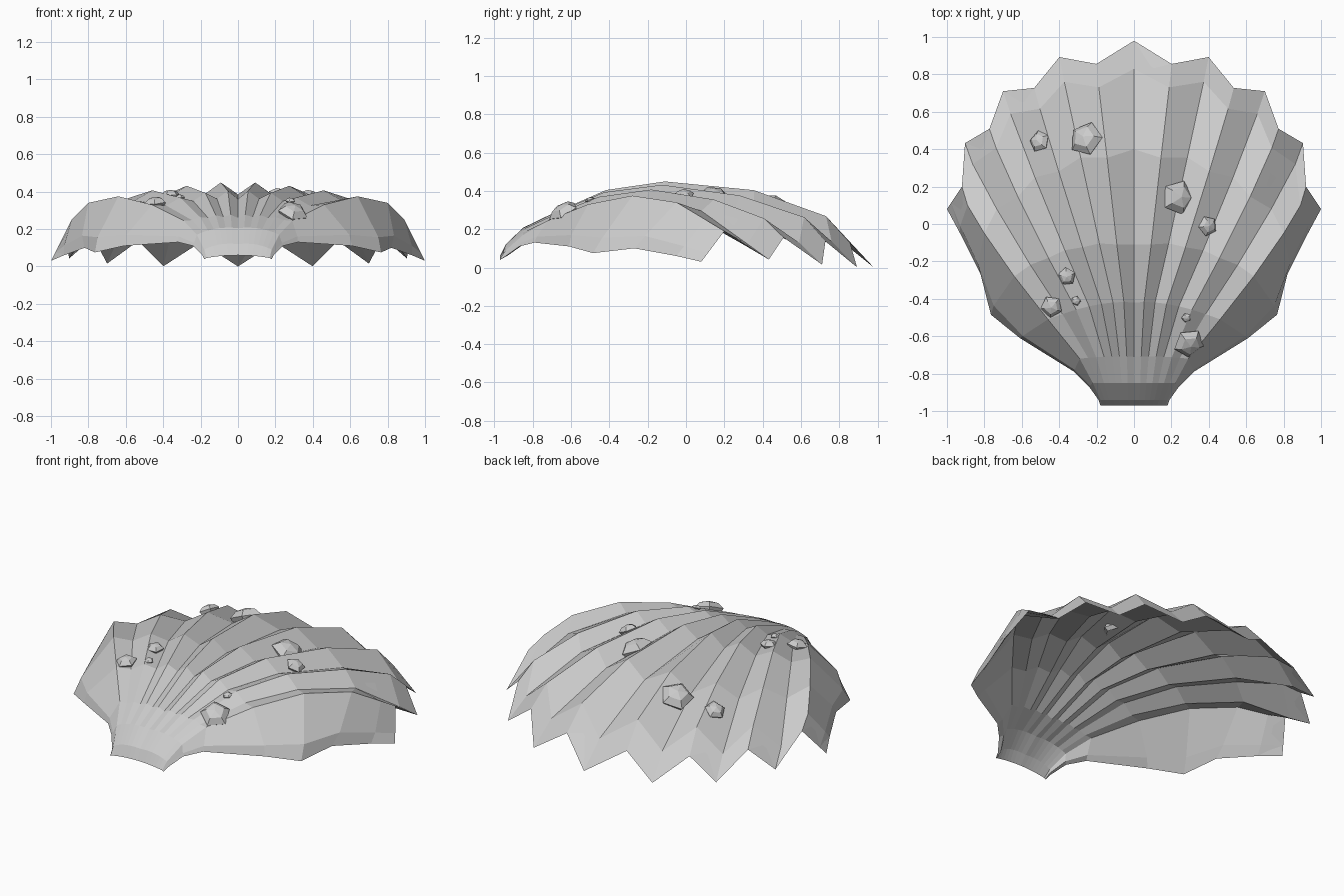
import bpy, bmesh, math
from mathutils import Vector
from mathutils.bvhtree import BVHTree

if "Cube" in bpy.data.objects:
    bpy.data.objects.remove(bpy.data.objects["Cube"])

HINGE = Vector((0, -0.9, 0))

# Growth rings from hinge to rim: middle groove (y, z), quarter groove,
# last ridge, side edge, rib height, ridge pull-in, side bulge, thickness
RINGS = [
    ((-.97, .06), (.10, -.97, .055), (.17, -.97, .045), (.18, -.97, .04), 0, 1, 0, 0),
    ((-.94, .12), (.11, -.94, .115), (.18, -.94, .09), (.19, -.94, .06), 0, 1, 0, .015),
    ((-.85, .205), (.13, -.85, .20), (.22, -.85, .17), (.24, -.87, .11), 0, 1, 0, .02),
    ((-.71, .26), (.16, -.71, .26), (.29, -.72, .245), (.32, -.79, .13), .014, 1, 0.01, .025),
    ((-.42, .36), (.24, -.44, .35), (.46, -.51, .33), (.61, -.61, .11), .045, 1, .03, .025),
    ((-.11, .385), (.37, -.14, .37), (.64, -.28, .375), (.765, -.485, .075), .07, .99, .02, .025),
    ((.40, .33), (.53, .25, .30), (.80, -.05, .34), (.82, -.27, .10), .09, .975, .02, .025),
    ((.83, .14), (.66, .59, .13), (.89, .10, .25), (.93, -.05, .06), .13, .955, .01, .015),
    ((.98, 0), (.70, .71, .015), (.92, .20, .19), (1.0, .08, .03), .13, .95, 0, 0),
]


def ring_point(ring, j):
    """Point on a ring at column j (0 = middle, odd = ridge, 8 = side fold, 9 = edge)."""
    mid, quarter, last, edge, rib, pull, bulge, _ = ring
    if j == 9:
        return Vector(edge)
    if j == 8:
        p = Vector(edge).lerp(Vector(last), .27)
        return p + Vector((p.x, p.y * .6, 0)).normalized() * bulge
    # ribs get shallower toward the sides, except at the jagged rim
    fade = 0 if rib > .1 else 1 / 14
    a, b = Vector((0, *mid)), Vector(quarter)
    c = HINGE + (Vector(last) - HINGE) / pull
    c.z = last[2] - rib * (1 - 7 * fade)
    p = (a * (j - 4) * (j - 7) / 28 + b * j * (j - 7) / -12
         + c * j * (j - 4) / 21)
    if j % 2:
        z = p.z + rib * (1 - j * fade)
        p = HINGE + (p - HINGE) * pull
        p.z = z
    return p


def make_object(name, bm):
    me = bpy.data.meshes.new(name)
    bm.to_mesh(me)
    ob = bpy.data.objects.new(name, me)
    bpy.context.collection.objects.link(ob)
    return ob


# Ribbed shell, outer face
bm = bmesh.new()
grid = []
for ring in RINGS:
    row = []
    for j in range(-9, 10):
        p = ring_point(ring, abs(j))
        if j < 0:
            p.x = -p.x
        row.append(bm.verts.new(p))
    grid.append(row)
for r0, r1 in zip(grid, grid[1:]):
    for k in range(18):
        bm.faces.new((r0[k], r0[k + 1], r1[k + 1], r1[k]))
bm.normal_update()
tree = BVHTree.FromBMesh(bm)

# Inner face, tapering into the outer one at the rim and side edges
inner = []
for ring, row in zip(RINGS, grid):
    t = ring[7]
    inner.append([v if t == 0 or k in (0, 18) else
                  bm.verts.new(v.co - v.normal * t) for k, v in enumerate(row)])
for r0, r1 in zip(inner, inner[1:]):
    for k in range(18):
        bm.faces.new((r1[k], r1[k + 1], r0[k + 1], r0[k]))
make_object("shell", bm)
bm.free()

# Barnacles, five-sided lumps seated on the shell: x, y, radius
BARNACLES = [(-.50, .44, .06), (-.25, .45, .095), (.23, .14, .095),
             (.39, -.01, .055), (-.36, -.28, .05), (-.44, -.44, .06),
             (-.31, -.41, .027), (.28, -.50, .027), (.29, -.63, .085)]
for i, (x, y, r) in enumerate(BARNACLES):
    hit, normal, _, _ = tree.ray_cast(Vector((x, y, 2)), Vector((0, 0, -1)))
    up = (normal + Vector((x, y, 1.2)).normalized()).normalized()
    turn = up.to_track_quat('Z', 'Y')
    bm = bmesh.new()
    loops = []
    for rad, h in ((.85, -.05), (1, .2), (.62, .55)):
        loops.append([bm.verts.new(hit + turn @ Vector((
            r * rad * math.cos(i + k * math.tau / 5),
            r * rad * math.sin(i + k * math.tau / 5), r * h))) for k in range(5)])
    top = bm.verts.new(hit + up * r * .68)
    for k in range(5):
        n = (k + 1) % 5
        for a, b in zip(loops, loops[1:]):
            bm.faces.new((a[k], a[n], b[n], b[k]))
        bm.faces.new((loops[-1][k], loops[-1][n], top))
    make_object(f"barnacle_{i + 1}", bm)
    bm.free()
